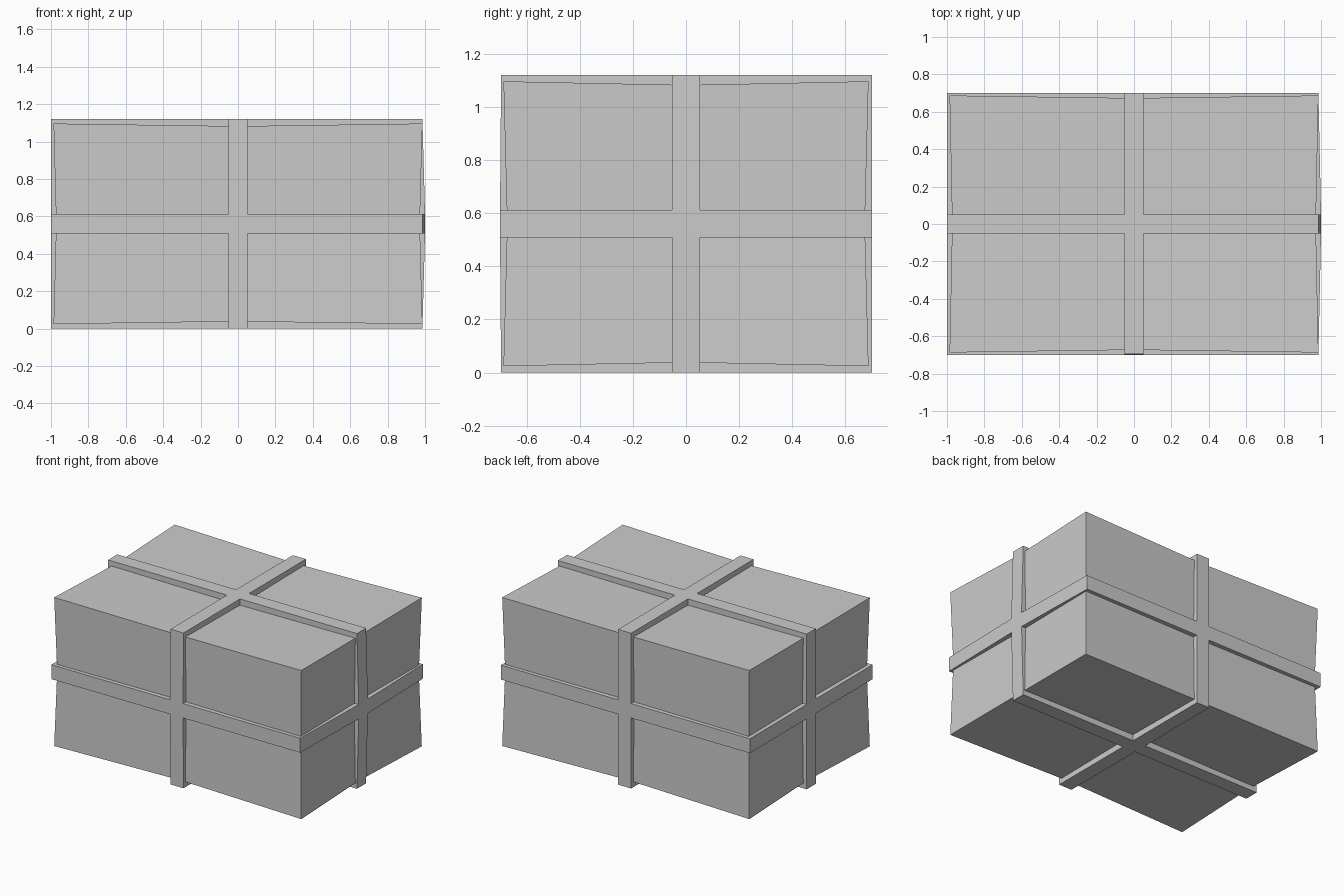
import bpy, bmesh
from mathutils import Vector

if "Cube" in bpy.data.objects:
    bpy.data.objects.remove(bpy.data.objects["Cube"])

MID = 0.56      # height of the centre
W = 0.052       # half width of the straps


def add_object(name, bm):
    bmesh.ops.recalc_face_normals(bm, faces=bm.faces)
    mesh = bpy.data.meshes.new(name)
    bm.to_mesh(mesh)
    bm.free()
    obj = bpy.data.objects.new(name, mesh)
    bpy.context.collection.objects.link(obj)
    obj.location.z = MID
    return obj


# Package body: a cube cut once each way, pinched in where the straps run
bm = bmesh.new()
bmesh.ops.create_cube(bm, size=2)
bmesh.ops.subdivide_edges(bm, edges=bm.edges[:], cuts=1, use_grid_fill=True)
half = Vector((0.986, 0.687, 0.536))
for v in bm.verts:
    zeros = sum(abs(c) < 0.01 for c in v.co)
    pinch = (0, 0.014, 0.022)[min(zeros, 2)]
    for i in range(3):
        s = round(v.co[i])
        v.co[i] = s * (half[i] - pinch)
add_object("package_body", bm)


def strap(name, outline, place):
    """Band made from a 2D outline, given thickness across it."""
    bm = bmesh.new()
    face = bm.faces.new([bm.verts.new(place(a, b, -W)) for a, b in outline])
    new = bmesh.ops.extrude_face_region(bm, geom=[face])["geom"]
    shift = Vector(place(0, 0, 2 * W))
    bmesh.ops.translate(bm, vec=shift,
                        verts=[g for g in new if isinstance(g, bmesh.types.BMVert)])
    add_object(name, bm)


def bowed(left, right, peak, h):
    """Rectangle whose right side swells out to a flat peak."""
    return [(left, -h), (right, -h), (peak, -W), (peak, W), (right, h), (left, h)]


# Straps, one around each axis
strap("strap_horizontal", bowed(-1, 0.986, 1, 0.70), lambda a, b, c: (a, b, c))
strap("strap_lengthwise", bowed(-1, 0.986, 1, MID), lambda a, b, c: (a, c, b))
strap("strap_crosswise", bowed(-0.70, 0.696, 0.70, MID), lambda a, b, c: (c, -a, b))
